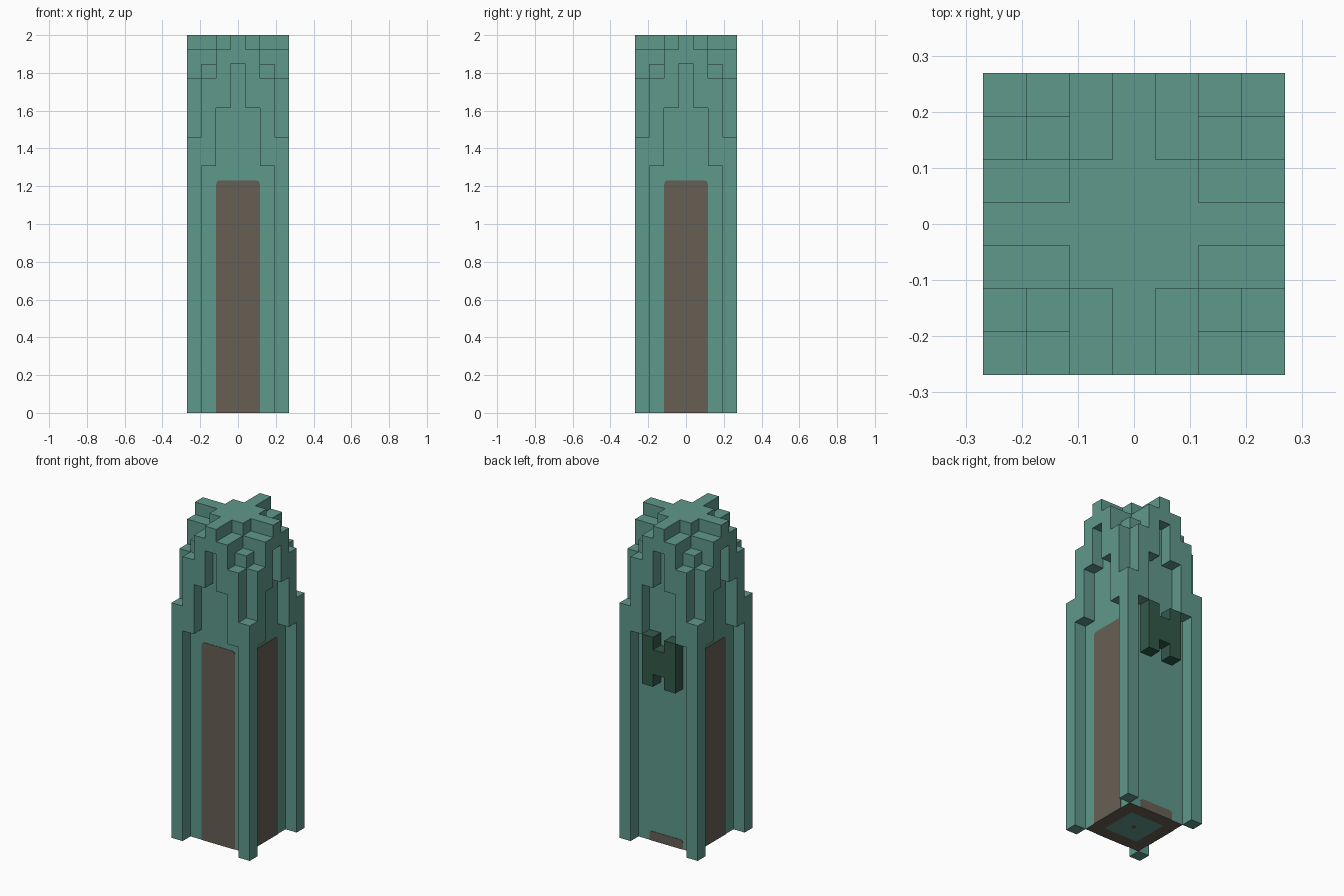
import bpy, bmesh
from math import pi, sin, cos
from mathutils import Matrix, Vector

cube = bpy.data.objects.get("Cube")
if cube:
    bpy.data.objects.remove(cube)

U = 2 / 26  # edge of one block


def material(name, rgb):
    col = [(c / 255 / 12.92) if c < 11 else ((c / 255 + 0.055) / 1.055) ** 2.4 for c in rgb] + [1]
    m = bpy.data.materials.new(name)
    m.diffuse_color = col
    m.use_nodes = True
    m.node_tree.nodes["Principled BSDF"].inputs["Base Color"].default_value = col
    return m


green = material("sea green stone", (95, 152, 138))
dark = material("dark green stone", (51, 88, 74))
brown = material("brown panel", (103, 95, 84))


def finish(name, bm, mats):
    mesh = bpy.data.meshes.new(name)
    bm.to_mesh(mesh)
    bm.free()
    for m in mats:
        mesh.materials.append(m)
    obj = bpy.data.objects.new(name, mesh)
    bpy.context.scene.collection.objects.link(obj)
    return obj


def block_shell(name, cells, mats, paint=lambda cell, d: 0):
    """Outer skin of a set of unit blocks, with flat areas merged."""
    bm = bmesh.new()
    verts = {}
    for cell in cells:
        for axis in range(3):
            for sign in (-1, 1):
                d = Vector((0, 0, 0))
                d[axis] = sign
                if tuple(int(c + e) for c, e in zip(cell, d)) in cells:
                    continue
                a, b = Vector((0, 0, 0)), Vector((0, 0, 0))
                a[(axis + 1) % 3] = 0.5
                b[(axis + 2) % 3] = 0.5 * sign
                mid = Vector(cell) + Vector((0, 0, 0.5)) + d / 2
                ring = []
                for p in (mid - a - b, mid + a - b, mid + a + b, mid - a + b):
                    key = tuple(round(c * 2) for c in p)
                    if key not in verts:
                        verts[key] = bm.verts.new(p * U)
                    ring.append(verts[key])
                bm.faces.new(ring).material_index = paint(cell, d)
    bmesh.ops.dissolve_limit(bm, angle_limit=0.02, verts=bm.verts[:], edges=bm.edges[:],
                             delimit={'MATERIAL'})
    return finish(name, bm, mats)


def plate(name, outline, thick, matrix, mat):
    """Thin plate from an outline in its own xy plane."""
    bm = bmesh.new()
    face = bm.faces.new([bm.verts.new((x, y, -thick / 2)) for x, y in outline])
    ext = bmesh.ops.extrude_face_region(bm, geom=[face])["geom"]
    bmesh.ops.translate(bm, vec=(0, 0, thick),
                        verts=[v for v in ext if isinstance(v, bmesh.types.BMVert)])
    bmesh.ops.recalc_face_normals(bm, faces=bm.faces[:])
    bmesh.ops.transform(bm, matrix=matrix, verts=bm.verts[:])
    return finish(name, bm, [mat])


def arch(half, top, r):
    """Upright panel outline with rounded upper corners."""
    pts = [(-half, 0), (half, 0)]
    for cx, start in ((half - r, 0), (r - half, pi / 2)):
        for k in range(5):
            a = start + k * pi / 8
            pts.append((cx + r * cos(a), top - r + r * sin(a)))
    return pts


# Tower: solid core, corner posts and stepped overhangs
RIM = {0: (24, 26), 1: (21, 25), 2: (17, 23), 3: (0, 19)}
CORE_TOP = {0: 26, 1: 25, 2: 24}


def span(i, j):
    far, near = max(abs(i), abs(j)), min(abs(i), abs(j))
    if far == 3:
        return RIM[near]
    return (0, CORE_TOP[near] if far == 2 else 26)


tower_cells = {(i, j, k) for i in range(-3, 4) for j in range(-3, 4) for k in range(*span(i, j))}


def tower_paint(cell, d):
    # brown border on the underside of the core
    return int(d.z < 0 and cell[2] == 0 and max(abs(cell[0]), abs(cell[1])) == 2)


block_shell("tower", tower_cells, [green, brown], tower_paint)

# Back emblem: H-shaped block
emblem = {(i, 3, k) for i in (-1, 0, 1) for k in range(13, 17) if i or k in (14, 15)}
block_shell("back_emblem", emblem, [dark])

# Brown panels in the four recesses, short at the back
for n, side in enumerate(("front", "left", "back", "right")):
    height = 0.75 * U if side == "back" else 16 * U
    place = (Matrix.Rotation(n * pi / 2, 4, 'Z') @ Matrix.Translation((0, -2.5 * U, 0))
             @ Matrix.Rotation(pi / 2, 4, 'X'))
    plate(side + "_panel", arch(1.5 * U, height, 0.02), 0.005, place, brown)

# Small stud mark under the floor
dot = [(0.2 * U * cos(k * pi / 4), 0.2 * U * sin(k * pi / 4)) for k in range(8)]
plate("floor_mark", dot, 0.002, Matrix.Identity(4), brown)
